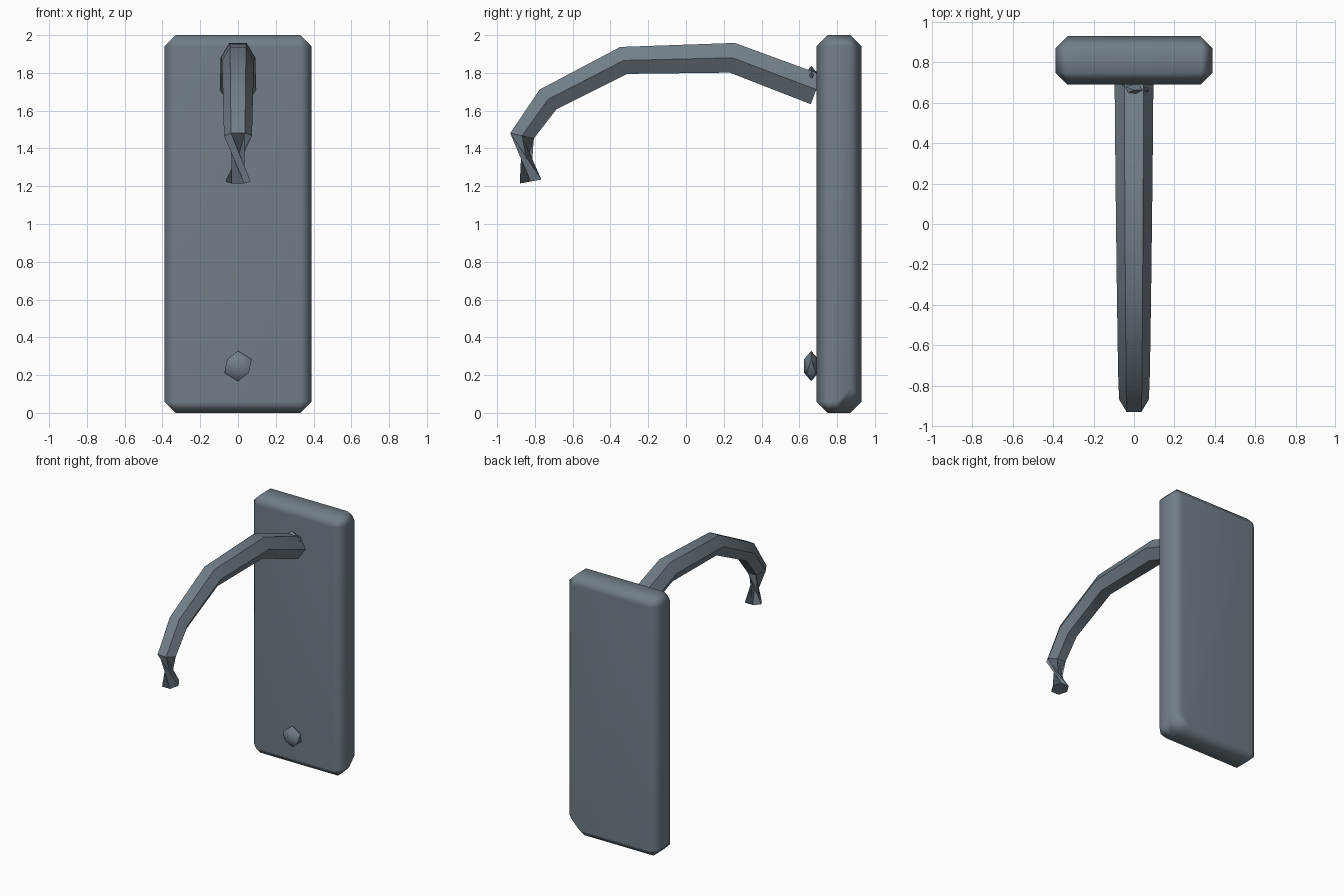
import bpy, bmesh, math
from mathutils import Vector, Matrix

if "Cube" in bpy.data.objects:
    bpy.data.objects.remove(bpy.data.objects["Cube"], do_unlink=True)

# Single slate grey metal
COLOR = (0.165, 0.21, 0.245, 1)
metal = bpy.data.materials.new("slate_grey_metal")
metal.use_nodes = True
metal.diffuse_color = COLOR
metal.node_tree.nodes["Principled BSDF"].inputs["Base Color"].default_value = COLOR


def finish(name, bm, angle):
    bmesh.ops.recalc_face_normals(bm, faces=bm.faces[:])
    mesh = bpy.data.meshes.new(name)
    bm.to_mesh(mesh)
    bm.free()
    obj = bpy.data.objects.new(name, mesh)
    bpy.context.collection.objects.link(obj)
    mesh.materials.append(metal)
    bpy.ops.object.select_all(action="DESELECT")
    obj.select_set(True)
    bpy.context.view_layer.objects.active = obj
    bpy.ops.object.shade_smooth_by_angle(angle=math.radians(angle))
    return obj


# Back plate: chamfered slab with one larger cut at a lower rear corner
bm = bmesh.new()
bmesh.ops.create_cube(bm, size=1, matrix=Matrix.Translation((0, 0.81, 1))
                      @ Matrix.Diagonal((0.78, 0.24, 2, 1)))
bmesh.ops.bevel(bm, geom=bm.edges[:], offset=0.06, segments=1, affect="EDGES")
cut = bmesh.ops.bisect_plane(bm, geom=bm.verts[:] + bm.edges[:] + bm.faces[:],
                             plane_co=(0.39, 0.87, 0.13), plane_no=(1, 1, -1),
                             clear_outer=True)
rim = [e for e in cut["geom_cut"] if isinstance(e, bmesh.types.BMEdge)]
bmesh.ops.holes_fill(bm, edges=rim)
plate = finish("back_plate", bm, 60)
plate.modifiers.new("flat_panels", "WEIGHTED_NORMAL").keep_sharp = True

# Hook: tapering six-sided arm, twisted in its last section (y, z, radius)
PATH = [(0.69, 1.712, 0.096), (0.245, 1.88, 0.092), (-0.33, 1.866, 0.085),
        (-0.73, 1.66, 0.079), (-0.868, 1.467, 0.074), (-0.823, 1.225, 0.067)]
points = [Vector((0, y, z)) for y, z, r in PATH]
bm = bmesh.new()
rings = []
for k, (p, spec) in enumerate(zip(points, PATH)):
    ahead = (points[min(k + 1, 5)] - p).normalized()
    behind = (p - points[max(k - 1, 0)]).normalized()
    tangent = (ahead + behind).normalized()
    outward = Vector((0, tangent.z, -tangent.y))
    ring = []
    for i in range(6):
        a = math.radians(60 * i)
        offset = Vector((math.cos(a), 0, 0)) + outward * math.sin(a)
        ring.append(bm.verts.new(p + offset * spec[2]))
    rings.append(ring)
rings[-1] = rings[-1][-2:] + rings[-1][:-2]
for low, high in zip(rings, rings[1:]):
    for i in range(6):
        j = (i + 1) % 6
        bm.faces.new((low[i], low[j], high[j], high[i]))
bm.faces.new(rings[0])
bm.faces.new(rings[-1])
finish("hook_arm", bm, 30)

# Faceted screw heads
for name, z in (("lower_screw", 0.248), ("upper_screw", 1.757)):
    bm = bmesh.new()
    bmesh.ops.create_icosphere(bm, subdivisions=1, radius=0.08,
                               matrix=Matrix.Translation((0, 0.663, z))
                               @ Matrix.Diagonal((1, 0.56, 1, 1)))
    finish(name, bm, 50)
